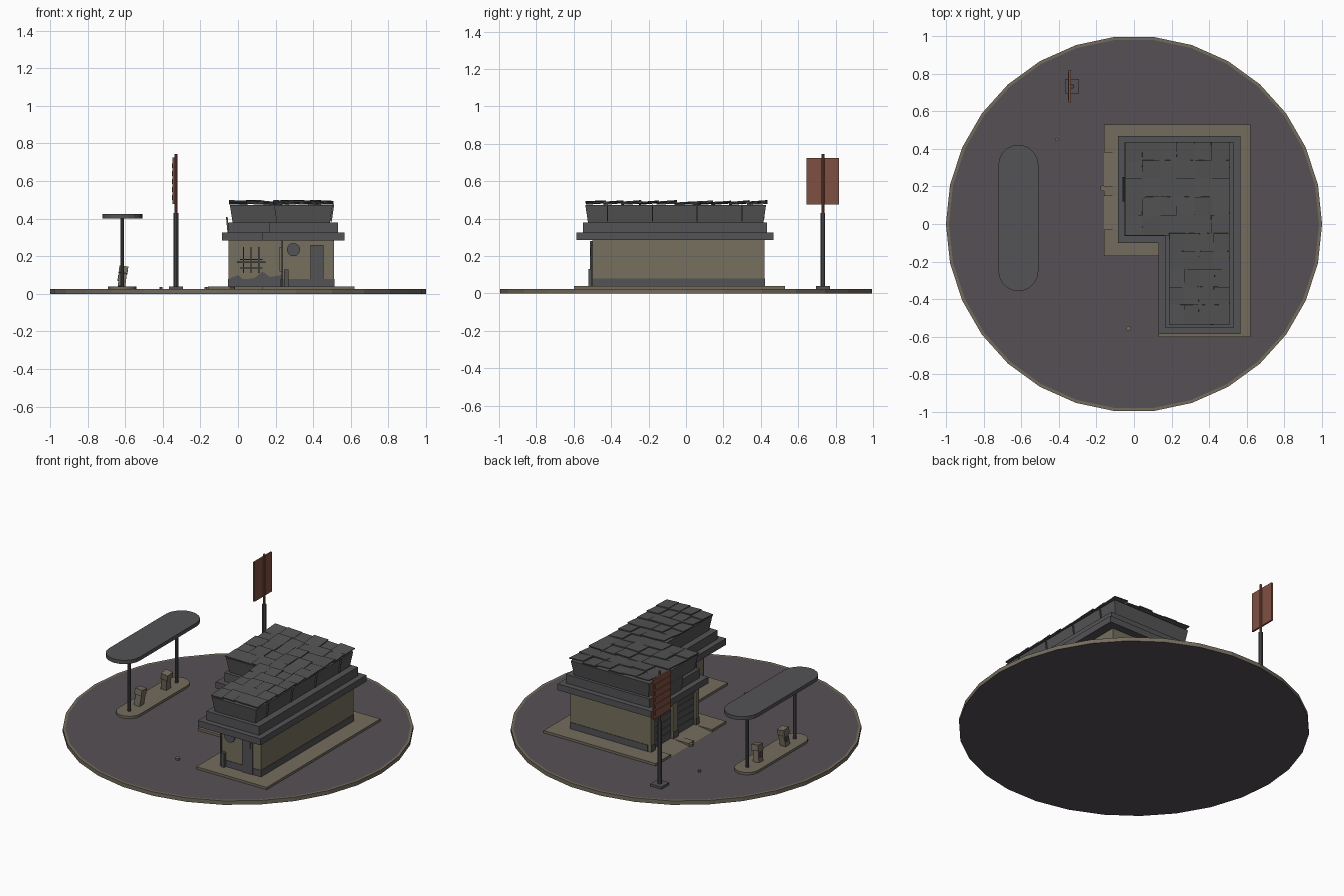
import bpy, bmesh, math, random
from mathutils import Matrix, Vector

random.seed(4)
if "Cube" in bpy.data.objects:
    bpy.data.objects.remove(bpy.data.objects["Cube"])


def material(name, rgb):
    m = bpy.data.materials.new(name)
    m.use_nodes = True
    m.diffuse_color = (*rgb, 1)
    m.node_tree.nodes["Principled BSDF"].inputs["Base Color"].default_value = (*rgb, 1)
    return m


ASPHALT = material("asphalt grey", (.092, .081, .089))
CONCRETE = material("concrete tan", (.175, .15, .11))
WALL = material("wall tan", (.18, .16, .11))
TRIM = material("trim grey", (.088, .084, .09))
ROOF = material("roof grey", (.088, .088, .09))
RUST = material("rust", (.21, .08, .052))


def add(name, bm, *mats):
    bmesh.ops.recalc_face_normals(bm, faces=bm.faces)
    mesh = bpy.data.meshes.new(name)
    bm.to_mesh(mesh)
    bm.free()
    ob = bpy.data.objects.new(name, mesh)
    for m in mats:
        mesh.materials.append(m)
    bpy.context.collection.objects.link(ob)
    return ob


def prism(name, low, z0, z1, mat, high=None):
    """Solid between a bottom outline and a matching top outline."""
    bm = bmesh.new()
    a = [bm.verts.new((x, y, z0)) for x, y in low]
    b = [bm.verts.new((x, y, z1)) for x, y in (high or low)]
    bm.faces.new(a)
    bm.faces.new(b)
    for i in range(len(a)):
        j = (i + 1) % len(a)
        bm.faces.new((a[i], a[j], b[j], b[i]))
    return add(name, bm, mat)


def box(name, x, y, z, mat, rot=(0, 0, 0)):
    """Box from its x, y and z ranges, turned about its centre."""
    bm = bmesh.new()
    size = [r[1] - r[0] for r in (x, y, z)]
    bmesh.ops.create_cube(bm, size=1, matrix=Matrix.Diagonal((*size, 1)))
    ob = add(name, bm, mat)
    ob.location = [(r[0] + r[1]) / 2 for r in (x, y, z)]
    ob.rotation_euler = rot
    return ob


def rod(name, x, y, z0, z1, r, mat, sides=10):
    ring = [(x + r * math.cos(math.tau * i / sides), y + r * math.sin(math.tau * i / sides))
            for i in range(sides)]
    return prism(name, ring, z0, z1, mat)


def ell(x0, x1, y0, y1, xn, yn, d=0):
    """Floor outline: a main block with a narrower front wing, shrunk by d."""
    return [(xn + d, y0 + d), (x1 - d, y0 + d), (x1 - d, y1 - d),
            (x0 + d, y1 - d), (x0 + d, yn + d), (xn + d, yn + d)]


def stadium(x, y, r, half, n=10):
    return [(x + r * math.cos(math.pi * i / n + s), y + r * math.sin(math.pi * i / n + s)
             + (half if s == 0 else -half)) for s in (0, math.pi) for i in range(n + 1)]


# Round ground with a tan kerb
bm = bmesh.new()
bmesh.ops.create_cone(bm, cap_ends=True, segments=30, radius1=1, radius2=1, depth=.025,
                      matrix=Matrix.Translation((0, 0, .0125)) @ Matrix.Rotation(math.pi / 2, 4, 'Z'))
top = [f for f in bm.faces if f.normal.z > .9]
bmesh.ops.inset_region(bm, faces=top, thickness=.016)
for f in bm.faces:
    f.material_index = 0 if len(f.verts) > 4 else 1
add("ground", bm, ASPHALT, CONCRETE)

# Pavement with dropped driveways in front of the two garage bays
BAYS = [(-.03, .15), (.2, .38)]
G, P = .025, .04
edge = [(.13, -.6), (.62, -.6), (.62, .53), (-.16, .53)]
for a, b in reversed(BAYS):
    edge += [(-.16, b), (-.06, b), (-.06, a), (-.16, a)]
edge += [(-.16, -.17), (.13, -.17)]
prism("pavement", edge, G, P, CONCRETE)
for a, b in BAYS:
    bm = bmesh.new()
    ends = [[bm.verts.new(p) for p in ((-.16, y, G), (-.06, y, G), (-.06, y, P))] for y in (a, b)]
    for e in ends:
        bm.faces.new(e)
    for i in range(3):
        j = (i + 1) % 3
        bm.faces.new((ends[0][i], ends[0][j], ends[1][j], ends[1][i]))
    add("driveway_ramp", bm, CONCRETE)

# Walls: core, garage piers, lintel and grey base band
X0, X1, Y0, Y1, XN, YN = -.05, .51, -.5, .42, .23, -.06
prism("walls", ell(X0 + .025, X1, Y0, Y1, XN, YN), P, .29, WALL)
for a, b in ((YN, -.03), (.15, .2), (.38, Y1)):
    box("garage_pier", (X0, X0 + .025), (a, b), (P, .25), WALL)
    box("pier_base", (X0 - .003, X0 + .02), (a, b), (P, .08), TRIM)
box("garage_lintel", (X0, X0 + .025), (YN, Y1), (.25, .29), WALL)
prism("base_band", ell(X0 + .025, X1, Y0, Y1, XN, YN, -.003), P, .08, TRIM)
for a, b in BAYS:
    box("garage_door", (-.034, -.024), (a, b), (P, .25), TRIM)
    for i in range(5):
        z = .06 + i * .042
        box("door_rib", (-.038, -.03), (a + .008, b - .008), (z, z + .028), TRIM)

# Front wall details: worn paint, broken window, door, disc and vent box
worn = [(-.05, .08), (.0, .1), (.03, .075), (.09, .085), (.13, .12), (.17, .09), (.23, .1)]
bm = bmesh.new()
bm.faces.new([bm.verts.new((x, YN - .004, z)) for x, z in [(-.05, P)] + worn + [(.23, P)]])
add("worn_paint", bm, TRIM)
for x in (.03, .07, .11):
    box("window_mullion", (x - .003, x + .003), (YN - .01, YN), (.11, .25), TRIM)
for z, w in ((.135, .06), (.165, .075), (.18, .06)):
    box("window_bar", (.07 - w, .07 + w), (YN - .01, YN), (z, z + .006), TRIM)
box("front_door", (.385, .455), (Y0 - .008, Y0), (P, .26), TRIM)
box("door_pane", (.398, .442), (Y0 - .011, Y0), (.2, .245), ROOF)
disc = rod("wall_disc", 0, 0, 0, .008, .035, TRIM, 16)
disc.rotation_euler.x = math.pi / 2
disc.location = (.295, Y0, .235)
box("vent_box", (.245, .268), (Y0 - .02, Y0), (P, .13), TRIM)
box("wall_pipe", (.232, .24), (Y0 - .012, Y0), (P, .28), TRIM)

# Shop window along the wing's left-hand face
box("shop_window", (XN - .006, XN), (-.42, -.14), (.12, .25), TRIM)
for i in range(4):
    y = -.42 + i * .0933
    box("shop_mullion", (XN - .01, XN), (y - .004, y + .004), (.12, .25), WALL)

# Eave slab, stepped fascia and flared roof skirt
EAVE = (-.085, .567, -.585, .468, .13, -.1)
prism("eave", ell(*EAVE), .285, .325, TRIM)
prism("fascia", ell(*EAVE, .035), .325, .38, TRIM)
ROOFLINE = (-.045, .505, -.54, .43, .19, -.06)
prism("roof_skirt", ell(*ROOFLINE, .016), .38, .472, ROOF, ell(*ROOFLINE, .002))


# Loose roofing sheets, each lapping over its neighbour
def sheets(x0, x1, y0, y1, cols, rows):
    dx, dy = (x1 - x0) / cols, (y1 - y0) / rows
    for i in range(cols):
        for j in range(rows):
            x, y = x0 + i * dx, y0 + j * dy
            z = .481 + random.uniform(-.004, .007)
            tilt = (random.uniform(.04, .1), random.uniform(-.04, .06), random.uniform(-.02, .02))
            box("roof_sheet", (x - .003, x + dx + .003), (y - .006, y + dy + .006),
                (z, z + .006), ROOF, tilt)


sheets(-.045, .505, -.055, .43, 6, 5)
sheets(.19, .505, -.53, -.055, 4, 5)
for i in range(4):
    y = -.42 + i * .24
    box("skirt_seam", (.497, .505), (y - .003, y + .003), (.385, .475), ROOF, (0, .14, 0))
box("fascia_plate", (-.06, -.051), (.12, .25), (.325, .41), TRIM, (0, -.1, 0))

# Fuel island, canopy, posts and leaning pumps
CX, CY = -.615, .032
prism("fuel_island", stadium(CX, CY, .075, .235), G, P, CONCRETE)
prism("canopy", stadium(CX, CY, .106, .283), .402, .425, TRIM)
for s in (-1, 1):
    rod("canopy_post", CX, CY + s * .235, P, .405, .01, TRIM)
    y = CY + s * .13
    lean = .12 * s
    box("pump_body", (CX - .02, CX + .02), (y - .022, y + .022), (.038, .11), CONCRETE, (lean, .12, 0))
    box("pump_head", (CX - .018, CX + .03), (y - .026, y + .026), (.108, .145), CONCRETE, (lean, .12, 0))
    box("pump_screen", (CX - .024, CX - .018), (y - .014, y + .014), (.07, .1), TRIM, (lean, .12, 0))

# Roadside sign on a stepped pole
SX, SY = -.33, .732
box("sign_foot", (SX - .038, SX + .038), (SY - .038, SY + .038), (G, P), TRIM)
rod("sign_pole", SX, SY, P, .43, .013, TRIM)
rod("sign_mast", SX, SY, .43, .745, .008, RUST)
box("sign_panel", (SX - .017, SX - .006), (SY - .087, SY + .087), (.477, .725), RUST)
for i in range(5):
    z = .5 + i * .042
    box("sign_slat", (SX - .021, SX - .015), (SY - .075, SY + .075), (z, z + .026), RUST)

# Scattered rubble
for x, y, r in ((-.03, -.555, .014), (-.41, .45, .009), (-.165, .19, .016)):
    rod("rubble", x, y, G, G + .012, r, CONCRETE, 7)
